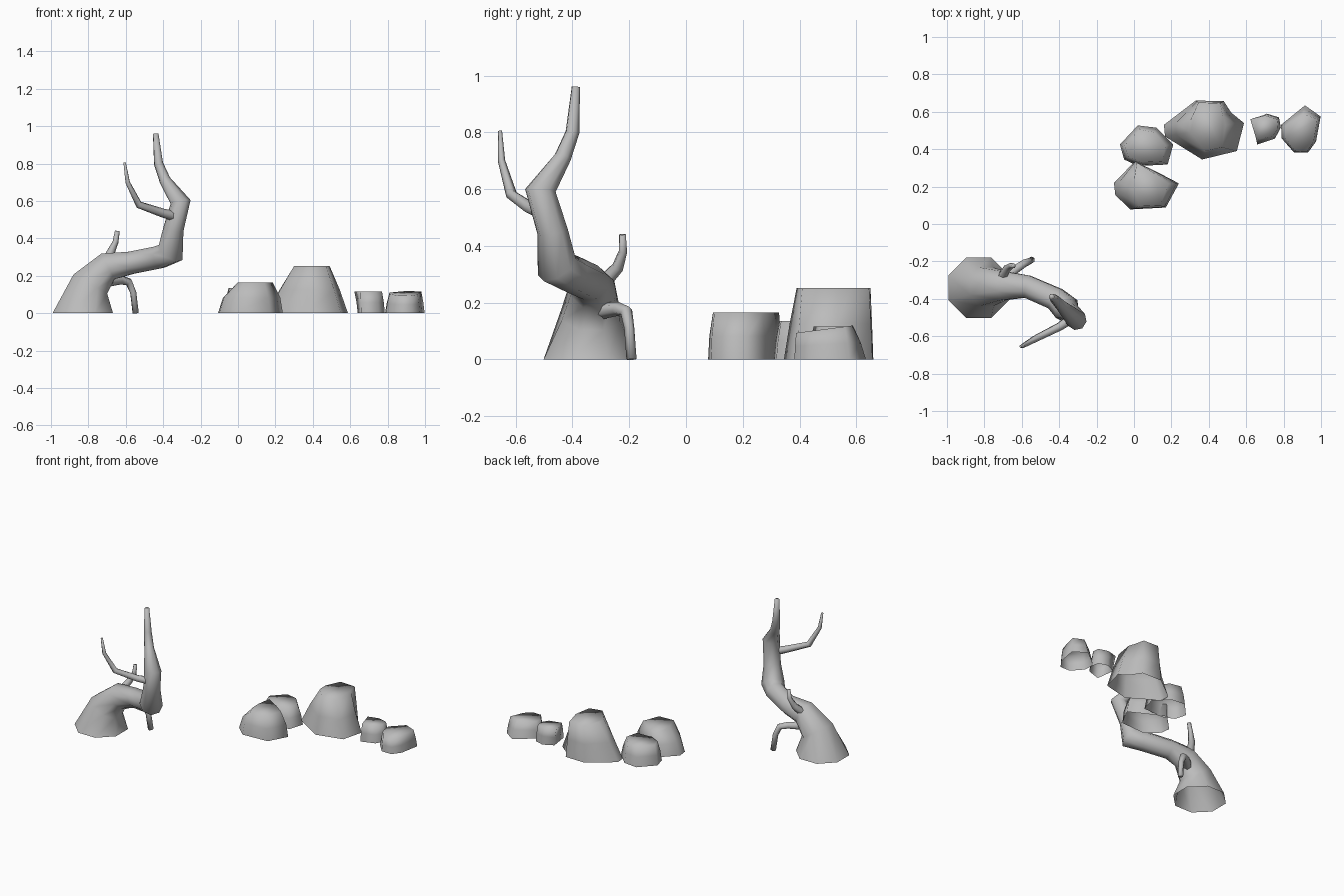
import bpy, bmesh, math
from mathutils import Vector

if "Cube" in bpy.data.objects:
    bpy.data.objects.remove(bpy.data.objects["Cube"])

stone = bpy.data.materials.new("plain grey")
stone.diffuse_color = (0.5, 0.5, 0.5, 1)
stone.use_nodes = True
stone.node_tree.nodes["Principled BSDF"].inputs["Base Color"].default_value = stone.diffuse_color


def finish(name, bm):
    bmesh.ops.recalc_face_normals(bm, faces=bm.faces)
    # open shells: make sure faces point away from the inside
    top = max(bm.faces, key=lambda f: f.calc_center_median().z)
    if top.normal.z < 0:
        bmesh.ops.reverse_faces(bm, faces=bm.faces)
    me = bpy.data.meshes.new(name)
    bm.to_mesh(me)
    bm.free()
    me.materials.append(stone)
    me.polygons.foreach_set("use_smooth", [True] * len(me.polygons))
    ob = bpy.data.objects.new(name, me)
    bpy.context.collection.objects.link(ob)
    return ob


def bridge(bm, a, b):
    n = len(a)
    for i in range(n):
        bm.faces.new((a[i], a[(i + 1) % n], b[(i + 1) % n], b[i]))


def limb(name, path, sides, flat_start=False):
    """Tapered tube along (x, y, z, radius) points, open at the start."""
    bm = bmesh.new()
    pts = [Vector(p[:3]) for p in path]
    last = len(pts) - 1
    side = Vector((0, 1, 0))
    prev = None
    for i, p in enumerate(pts):
        t = Vector()
        if i > 0:
            t += (p - pts[i - 1]).normalized()
        if i < last:
            t += (pts[i + 1] - p).normalized()
        if flat_start and i == 0:
            t = Vector((0, 0, 1))
        t.normalize()
        side = (side - t * side.dot(t)).normalized()
        other = t.cross(side)
        ring = []
        for k in range(sides):
            a = math.tau * (k + 0.5) / sides
            ring.append(bm.verts.new(p + (side * math.cos(a) + other * math.sin(a)) * path[i][3]))
        if prev:
            bridge(bm, prev, ring)
        prev = ring
    bm.faces.new(prev)
    return finish(name, bm)


def rock(name, base, top, height, tilt=0.0, mid=0.35):
    """Boulder: base outline, bulging middle and a tilted flat top; open below."""
    bm = bmesh.new()
    cy = sum(p[1] for p in top) / len(top)
    rings = [[], [], []]
    for (bx, by), (tx, ty) in zip(base, top):
        z = height + tilt * (ty - cy)
        rings[0].append(bm.verts.new((bx, by, 0)))
        rings[1].append(bm.verts.new((bx + (tx - bx) * mid, by + (ty - by) * mid, z * 0.5)))
        rings[2].append(bm.verts.new((tx, ty, z)))
    bridge(bm, rings[0], rings[1])
    bridge(bm, rings[1], rings[2])
    bm.faces.new(rings[2])
    return finish(name, bm)


# Bent tree trunk
limb("trunk", [
    (-0.83, -0.34, 0, 0.175), (-0.79, -0.335, 0.155, 0.112), (-0.695, -0.33, 0.25, 0.083),
    (-0.57, -0.335, 0.27, 0.065), (-0.42, -0.40, 0.30, 0.066), (-0.36, -0.455, 0.325, 0.075),
    (-0.345, -0.47, 0.45, 0.055), (-0.307, -0.513, 0.595, 0.055), (-0.39, -0.435, 0.71, 0.031),
    (-0.425, -0.40, 0.80, 0.025), (-0.44, -0.388, 0.96, 0.015)], 8, True)

# Branches
limb("front_branch", [(-0.34, -0.51, 0.52, 0.028), (-0.40, -0.55, 0.535, 0.024),
                      (-0.53, -0.615, 0.58, 0.02), (-0.59, -0.65, 0.70, 0.013),
                      (-0.606, -0.655, 0.805, 0.007)], 6)
limb("upper_twig", [(-0.71, -0.29, 0.27, 0.026), (-0.68, -0.24, 0.325, 0.022),
                    (-0.655, -0.222, 0.38, 0.016), (-0.645, -0.224, 0.44, 0.013)], 6)
limb("drooping_branch", [(-0.70, -0.30, 0.17, 0.03), (-0.63, -0.24, 0.178, 0.025),
                         (-0.585, -0.21, 0.168, 0.022), (-0.56, -0.20, 0.11, 0.018),
                         (-0.547, -0.192, 0, 0.018)], 6)

# Boulders
rock("front_boulder",
     [(-.107, .22), (-.1, .155), (-.02, .078), (.17, .088), (.24, .217), (.12, .28), (.005, .335)],
     [(0, .23), (0, .18), (.03, .095), (.14, .10), (.185, .215), (.11, .27), (.015, .328)],
     0.165, mid=0.25)
rock("middle_boulder",
     [(-.075, .425), (-.053, .345), (.02, .31), (.18, .318), (.21, .425), (.12, .515), (.02, .527)],
     [(-.05, .42), (-.03, .36), (.04, .33), (.15, .335), (.17, .42), (.11, .49), (.03, .505)],
     0.135)
rock("large_boulder",
     [(.16, .53), (.166, .468), (.364, .345), (.55, .39), (.588, .54), (.52, .595), (.48, .657), (.33, .66)],
     [(.30, .55), (.30, .49), (.38, .39), (.47, .41), (.49, .53), (.475, .58), (.46, .645), (.345, .65)],
     0.252, mid=0.45)
rock("small_boulder",
     [(.64, .555), (.658, .425), (.754, .457), (.785, .516), (.775, .57), (.71, .59)],
     [(.622, .56), (.655, .45), (.74, .47), (.77, .515), (.765, .56), (.70, .58)],
     0.115)
rock("end_boulder",
     [(.786, .53), (.79, .457), (.856, .382), (.93, .382), (.973, .44), (.998, .575), (.914, .634)],
     [(.81, .52), (.81, .46), (.86, .39), (.925, .388), (.96, .44), (.98, .56), (.905, .588)],
     0.105, tilt=0.13, mid=0.4)
